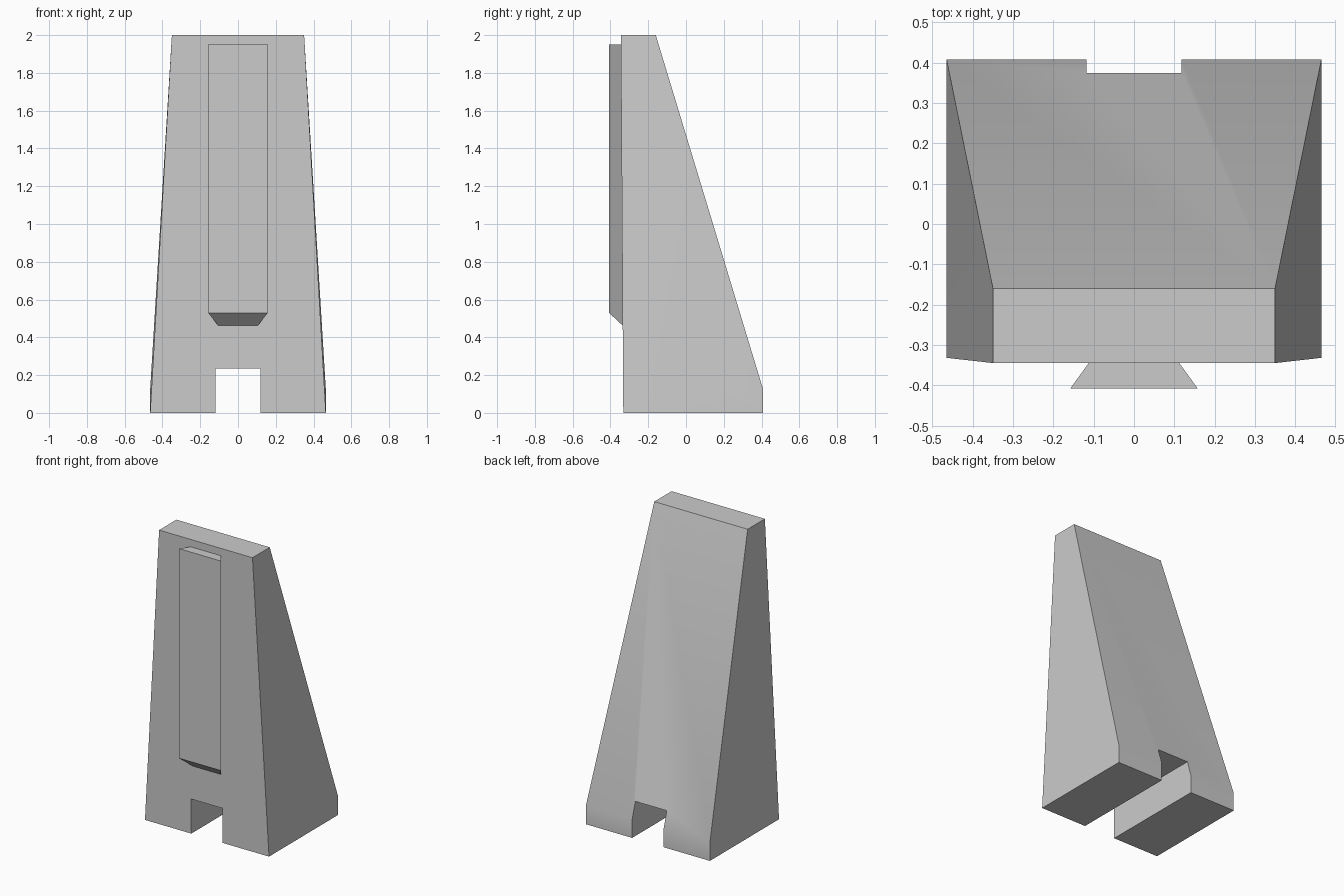
import bpy
import bmesh
from math import radians

cube = bpy.data.objects.get("Cube")
if cube:
    bpy.data.objects.remove(cube, do_unlink=True)

grey = bpy.data.materials.new("light grey")
grey.use_nodes = True
colour = (0.6, 0.6, 0.6, 1)
grey.diffuse_color = colour
grey.node_tree.nodes["Principled BSDF"].inputs["Base Color"].default_value = colour


def mirrored_solid(name, outline, side_faces):
    """Solid from a half outline of (x, y, z), mirrored across x = 0."""
    bm = bmesh.new()
    left = [bm.verts.new(p) for p in outline]
    right = [bm.verts.new((-x, y, z)) for x, y, z in outline]
    for face in side_faces:
        bm.faces.new([left[i] for i in face])
        bm.faces.new([right[i] for i in reversed(face)])
    for i in range(len(outline)):
        j = (i + 1) % len(outline)
        bm.faces.new((left[i], right[i], right[j], left[j]))
    bmesh.ops.recalc_face_normals(bm, faces=bm.faces)
    mesh = bpy.data.meshes.new(name)
    bm.to_mesh(mesh)
    bm.free()
    mesh.materials.append(grey)
    obj = bpy.data.objects.new(name, mesh)
    bpy.context.collection.objects.link(obj)
    return obj


def make_active(obj):
    bpy.ops.object.select_all(action='DESELECT')
    obj.select_set(True)
    bpy.context.view_layer.objects.active = obj


# Tapered wedge body
body = mirrored_solid("wedge_body", [
    (0.465, -0.332, 0), (0.465, 0.408, 0), (0.465, 0.408, 0.125),
    (0.35, -0.16, 2), (0.35, -0.345, 2)],
    [(0, 1, 2), (0, 2, 3, 4)])

# Slot cut between the feet
bpy.ops.mesh.primitive_cube_add(size=1, location=(0, 0, 0.0675))
slot = bpy.context.object
slot.name = "slot_cutter"
slot.scale = (0.236, 2, 0.335)
slot.hide_render = True
slot.data.materials.append(grey)
cut = body.modifiers.new("slot", 'BOOLEAN')
cut.operation = 'DIFFERENCE'
cut.solver = 'EXACT'
cut.object = slot
make_active(body)
bpy.ops.object.modifier_apply(modifier=cut.name)
bpy.data.objects.remove(slot, do_unlink=True)
bpy.ops.object.shade_smooth_by_angle(angle=radians(30))

# Dovetail rail on the front, with a bevelled lower end
rail = mirrored_solid("dovetail_rail", [
    (0.158, -0.408, 0.53), (0.158, -0.408, 1.95),
    (0.098, -0.325, 1.95), (0.098, -0.325, 0.453)],
    [(0, 1, 2, 3)])
